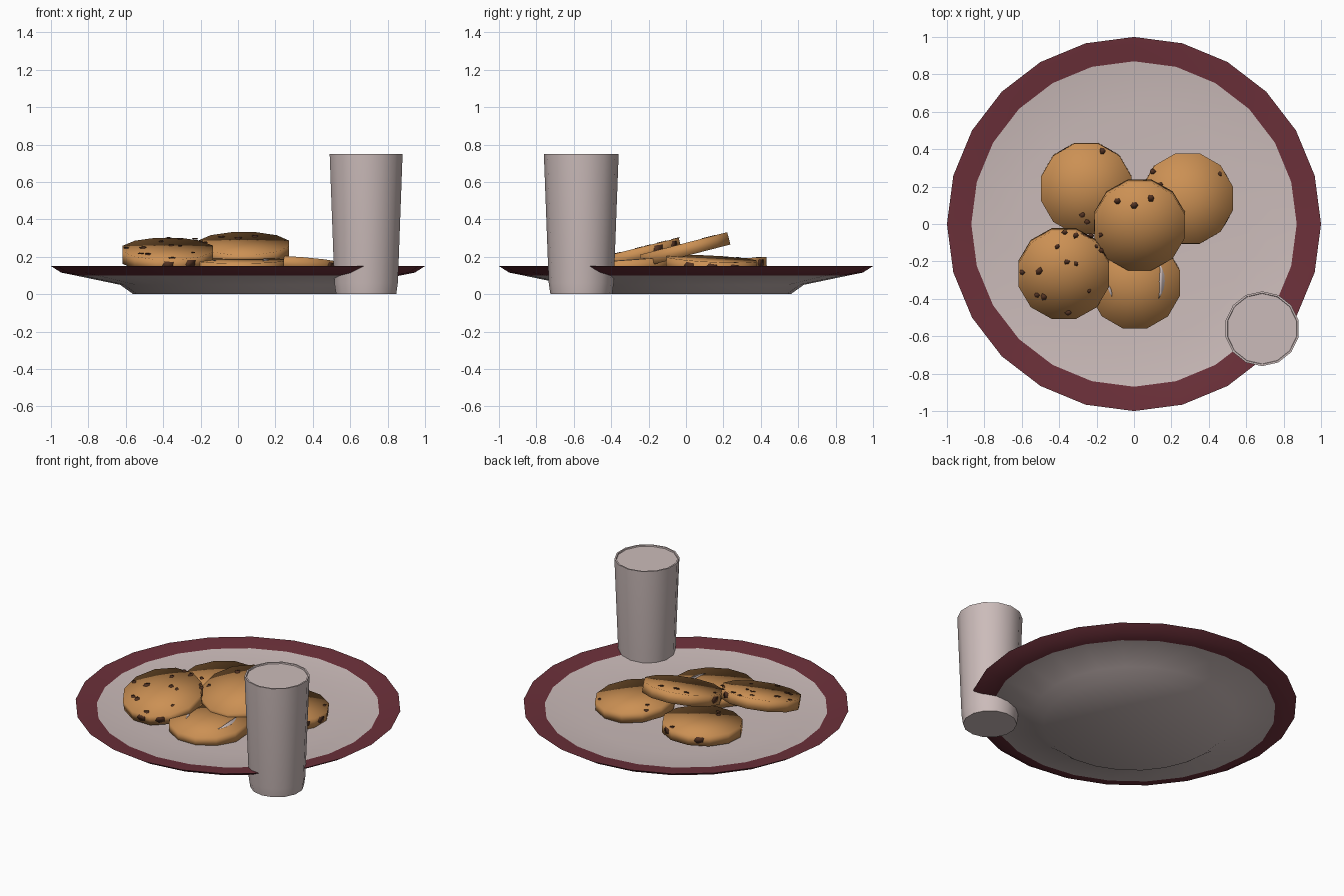
import bpy, bmesh, math, random
from mathutils import Matrix, Vector, Euler

if "Cube" in bpy.data.objects:
    bpy.data.objects.remove(bpy.data.objects["Cube"])

random.seed(4)


def material(name, rgb):
    m = bpy.data.materials.new(name)
    m.diffuse_color = (*rgb, 1)
    m.use_nodes = True
    m.node_tree.nodes["Principled BSDF"].inputs["Base Color"].default_value = m.diffuse_color
    return m


CHINA = material("pale china", (0.60, 0.50, 0.49))
RIM = material("dark red rim", (0.15, 0.030, 0.042))
DOUGH = material("baked dough", (0.60, 0.28, 0.088))
CHIP = material("chocolate", (0.085, 0.032, 0.016))


def finish(bm, name, mats, location=(0, 0, 0), rotation=(0, 0, 0), angle=None):
    mesh = bpy.data.meshes.new(name)
    bm.to_mesh(mesh)
    bm.free()
    ob = bpy.data.objects.new(name, mesh)
    bpy.context.collection.objects.link(ob)
    for m in mats:
        mesh.materials.append(m)
    ob.location, ob.rotation_euler = location, rotation
    bpy.ops.object.select_all(action='DESELECT')
    ob.select_set(True)
    bpy.context.view_layer.objects.active = ob
    if angle is None:
        bpy.ops.object.shade_smooth()
    else:
        bpy.ops.object.shade_smooth_by_angle(angle=math.radians(angle))
    return ob


def lathe(profile, sides, offset=0.0):
    """Revolve (radius, z) points that start and end on the axis."""
    bm = bmesh.new()
    rings = []
    for r, z in profile:
        if r == 0:
            rings.append([bm.verts.new((0, 0, z))] * sides)
        else:
            rings.append([bm.verts.new((r * math.cos(a), r * math.sin(a), z))
                          for a in (offset + math.tau * i / sides for i in range(sides))])
    for lo, hi in zip(rings, rings[1:]):
        for i in range(sides):
            j = (i + 1) % sides
            bm.faces.new(dict.fromkeys((lo[i], lo[j], hi[j], hi[i])))
    bmesh.ops.recalc_face_normals(bm, faces=bm.faces)
    return bm


# Plate: pale dish, everything outside the band radius is the red rim
BAND = 0.87
bm = lathe([(0, 0), (0.56, 0), (0.63, 0.05), (BAND, 0.10), (0.945, 0.115), (1.0, 0.15),
            (0.97, 0.148), (BAND, 0.132), (0.62, 0.112), (0, 0.110)], 24)
for f in bm.faces:
    if min(v.co.xy.length for v in f.verts) > BAND - 0.01:
        f.material_index = 1
finish(bm, "plate", [CHINA, RIM], angle=50)

# Glass of milk standing at the plate edge
bm = lathe([(0, 0), (0.165, 0), (0.174, 0.06), (0.2, 0.75), (0.19, 0.75), (0.188, 0.742),
            (0, 0.742)], 14, math.pi / 14)
finish(bm, "milk_glass", [CHINA], (0.685, -0.56, 0), angle=45)

R, H = 0.25, 0.068


def slab(bm, points, normal, index):
    """Thin raised patch on a flat surface."""
    n = Vector(normal)
    low = [bm.verts.new(Vector(p) - n * 0.001) for p in points]
    top = [bm.verts.new(Vector(p) + n * 0.002) for p in points]
    faces = [bm.faces.new(top)]
    for i in range(len(points)):
        j = (i + 1) % len(points)
        faces.append(bm.faces.new((low[i], low[j], top[j], top[i])))
    for f in faces:
        f.material_index = index


def top_chip(bm, x, y, size):
    pts = []
    for k in range(6):
        a, r = k * math.tau / 6, size * random.uniform(0.6, 1.1)
        pts.append((x + r * math.cos(a), y + r * math.sin(a), H / 2))
    slab(bm, pts, (0, 0, 1), 1)


def side_chip(bm, k):
    a = math.radians(30 * k)
    n, t = Vector((math.cos(a), math.sin(a), 0)), Vector((-math.sin(a), math.cos(a), 0))
    c = n * R * math.cos(math.pi / 12)
    pts = [c + t * s + Vector((0, 0, z)) for s, z in
           ((-0.03, 0.0), (-0.01, -0.02), (0.025, -0.01), (0.03, 0.02), (-0.015, 0.025))]
    slab(bm, pts, n, 1)


def glaze_arc(bm, cx, cy, r, start, end, width):
    """Pale crescent on the cookie top."""
    n = 6
    ang = [math.radians(start + (end - start) * i / n) for i in range(n + 1)]
    outer = [(cx + r * math.cos(a), cy + r * math.sin(a), H / 2) for a in ang]
    inner = []
    for i in range(n - 1, 0, -1):
        q = r - width * math.sin(math.pi * i / n)
        inner.append((cx + q * math.cos(ang[i]), cy + q * math.sin(ang[i]), H / 2))
    slab(bm, outer + inner, (0, 0, 1), 2)


# Cookies: name, centre, tilt in degrees, top chips (plan x, y), sides with chips
cookies = [
    ("front_cookie", (0.005, -0.315, 0.148), (4, 0), [], []),
    ("right_cookie", (0.285, 0.135, 0.155), (-3, 4),
     [(0.46, 0.27), (0.10, 0.28), (0.14, 0.21)], [0, 1, 11]),
    ("back_cookie", (-0.255, 0.19, 0.152), (3, 0),
     [(-0.17, 0.39), (-0.275, 0.05), (-0.25, 0.01)], [2, 4]),
    ("left_cookie", (-0.375, -0.265, 0.21), (14, 0),
     [(-0.37, -0.045), (-0.31, -0.06), (-0.41, -0.12), (-0.36, -0.2), (-0.31, -0.21),
      (-0.51, -0.25), (-0.60, -0.26), (-0.24, -0.36), (-0.35, -0.475), (-0.20, -0.12),
      (-0.23, -0.06), (-0.175, -0.14), (-0.52, -0.38), (-0.48, -0.39)], [1, 2, 9, 10]),
    ("top_cookie", (0.03, -0.005, 0.238), (14.5, 0),
     [(-0.09, 0.12), (0.0, 0.10), (0.09, 0.14), (-0.18, -0.06)], [6, 7]),
]
for name, centre, tilt, chips, sides in cookies:
    bm = lathe([(0, -H / 2), (R, -H / 2), (R, H / 2), (0, H / 2)], 12, math.pi / 12)
    rx, ry = (math.radians(t) for t in tilt)
    for x, y in chips:
        # shift for the height of the tilted top surface
        lx = (x - centre[0] - H / 2 * math.sin(ry)) / math.cos(ry)
        ly = (y - centre[1] + H / 2 * math.sin(rx)) / math.cos(rx)
        top_chip(bm, lx, ly, random.uniform(0.013, 0.022))
    for k in sides:
        side_chip(bm, k)
    if name == "front_cookie":
        glaze_arc(bm, 0.0, 0.015, 0.16, -38, 35, 0.03)
        glaze_arc(bm, 0.0, 0.015, 0.15, 185, 215, 0.015)
    finish(bm, name, [DOUGH, CHIP, CHINA], centre, (rx, ry, 0))
